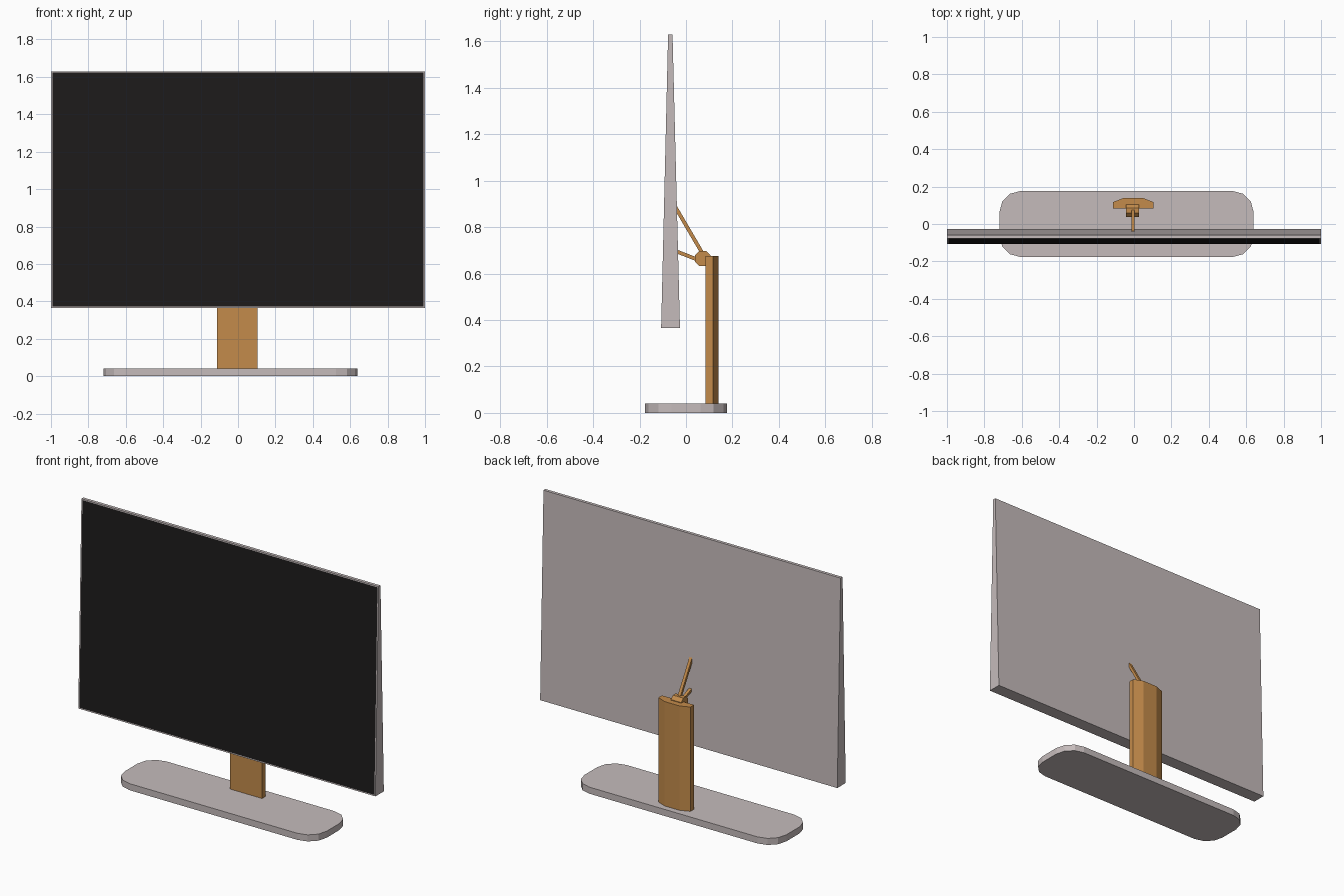
import bpy, bmesh, math
from mathutils import Vector

if "Cube" in bpy.data.objects:
    bpy.data.objects.remove(bpy.data.objects["Cube"])


def material(name, rgb):
    m = bpy.data.materials.new(name)
    m.diffuse_color = (*rgb, 1)
    m.use_nodes = True
    m.node_tree.nodes["Principled BSDF"].inputs["Base Color"].default_value = m.diffuse_color
    return m


GREY = material("warm_grey", (0.56, 0.50, 0.50))
WOOD = material("tan", (0.55, 0.26, 0.07))
BLACK = material("screen_black", (0.012, 0.011, 0.011))


def prism(name, profile, direction, mats, edit=None):
    """Extrude a closed profile of 3D points along a direction."""
    bm = bmesh.new()
    face = bm.faces.new([bm.verts.new(p) for p in profile])
    ext = bmesh.ops.extrude_face_region(bm, geom=[face])
    bmesh.ops.translate(bm, vec=Vector(direction),
                        verts=[g for g in ext["geom"] if isinstance(g, bmesh.types.BMVert)])
    bmesh.ops.recalc_face_normals(bm, faces=bm.faces)
    if edit:
        edit(bm)
    me = bpy.data.meshes.new(name)
    bm.to_mesh(me)
    bm.free()
    for m in mats:
        me.materials.append(m)
    ob = bpy.data.objects.new(name, me)
    bpy.context.collection.objects.link(ob)
    return ob


# Base plate with rounded corners
def round_corners(bm):
    upright = [e for e in bm.edges
               if abs(e.verts[0].co.z - e.verts[1].co.z) > 0.01]
    bmesh.ops.bevel(bm, geom=upright, offset=0.115, segments=3,
                    profile=0.5, affect='EDGES')


BX, BY = 0.68, 0.177
prism("base_plate", [(-0.04 + sx * BX, sy * BY, 0)
                     for sx, sy in ((-1, -1), (1, -1), (1, 1), (-1, 1))],
      (0, 0, 0.04), [GREY], round_corners)

# Upright column with a faceted back
half = [(0.108, 0.083), (0.108, 0.117), (0.05, 0.14)]
outline = half + [(-x, y) for x, y in reversed(half)]
prism("column", [(x - 0.004, y, 0.04) for x, y in outline], (0, 0, 0.635), [WOOD])

# Octagonal hinge barrel
HINGE = Vector((0, 0.072, 0.665))
angles = [math.radians(22.5 + 45 * i) for i in range(8)]
prism("hinge", [(-0.042, HINGE.y + 0.036 * math.cos(a), HINGE.z + 0.036 * math.sin(a))
                for a in angles], (0.07, 0, 0), [WOOD])


# Two thin struts from the hinge to the panel
def strut(name, start, end, thick=0.016):
    a, b = Vector((-0.014, *start)), Vector((-0.014, *end))
    n = (b - a).normalized().cross(Vector((1, 0, 0))) * thick / 2
    prism(name, [a - n, b - n, b + n, a + n], (0.018, 0, 0), [WOOD])


strut("upper_strut", (0.074, 0.682), (-0.045, 0.885))
strut("lower_strut", (0.06, 0.656), (-0.045, 0.697))


# Wedge shaped display, its front face inset for the screen
def add_screen(bm):
    bm.faces.ensure_lookup_table()
    front = min(bm.faces, key=lambda f: f.normal.y)
    bmesh.ops.inset_region(bm, faces=[front], thickness=0.01, depth=0)
    front.material_index = 1


prism("display", [(-1, -0.107, 0.365), (-1, -0.026, 0.365),
                  (-1, -0.058, 1.63), (-1, -0.077, 1.63)],
      (2, 0, 0), [GREY, BLACK], add_screen)
